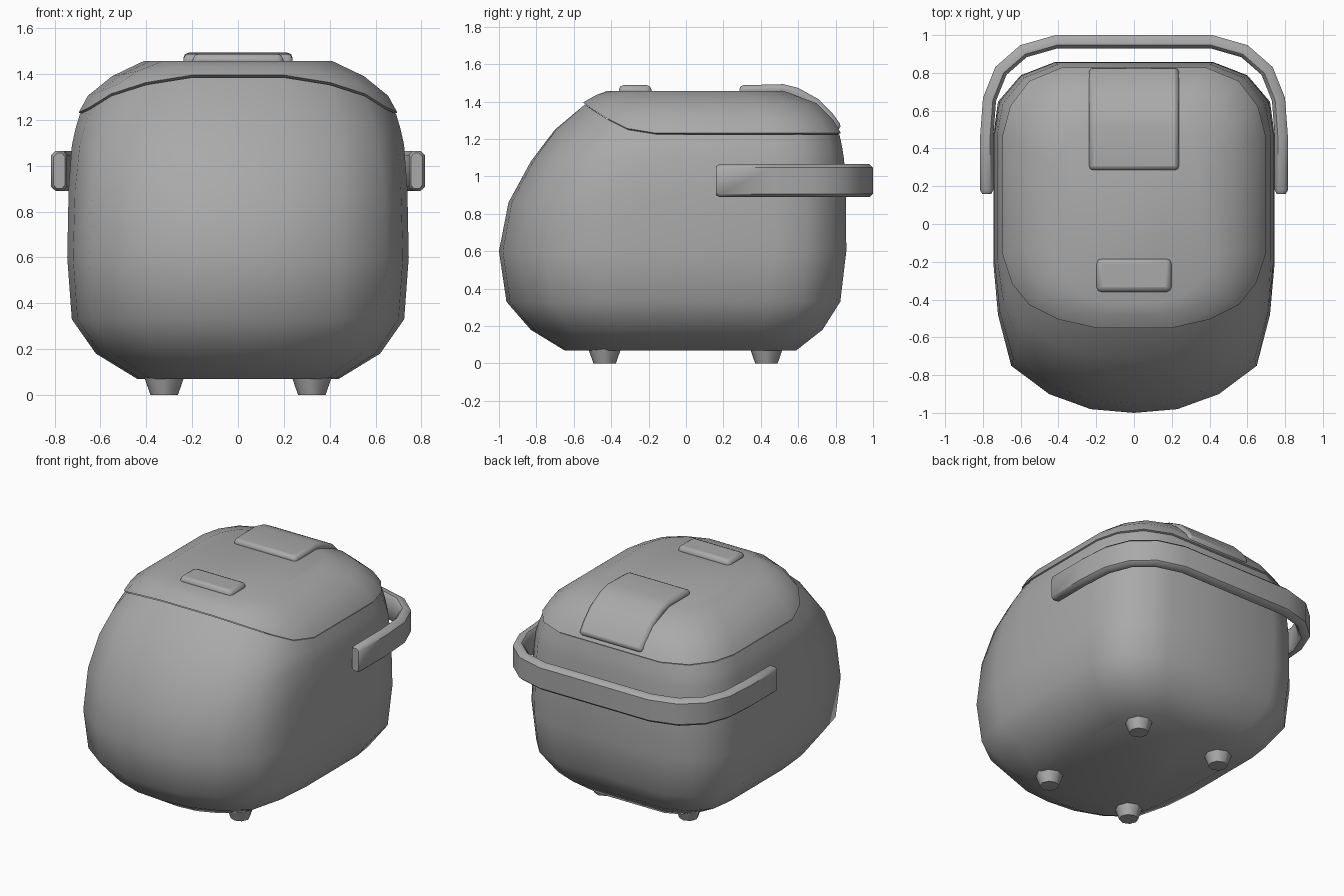
import bpy, bmesh, math
from mathutils import Vector

if "Cube" in bpy.data.objects:
    bpy.data.objects.remove(bpy.data.objects["Cube"])

grey = bpy.data.materials.new("appliance grey")
grey.diffuse_color = (0.4, 0.4, 0.4, 1)
grey.use_nodes = True
grey.node_tree.nodes["Principled BSDF"].inputs["Base Color"].default_value = grey.diffuse_color


def finish(name, bm, bevel=0.0, segments=2, angle=40):
    bmesh.ops.recalc_face_normals(bm, faces=bm.faces)
    me = bpy.data.meshes.new(name)
    bm.to_mesh(me)
    bm.free()
    ob = bpy.data.objects.new(name, me)
    bpy.context.collection.objects.link(ob)
    me.materials.append(grey)
    if bevel:
        mod = ob.modifiers.new("soft edges", 'BEVEL')
        mod.width, mod.segments = bevel, segments
        mod.limit_method, mod.angle_limit = 'ANGLE', math.radians(40)
    bpy.ops.object.select_all(action='DESELECT')
    ob.select_set(True)
    bpy.context.view_layer.objects.active = ob
    bpy.ops.object.shade_smooth_by_angle(angle=math.radians(angle))
    return ob


def loft(name, rings, angle=40):
    bm = bmesh.new()
    loops = [[bm.verts.new(p) for p in r] for r in rings]
    for a, b in zip(loops, loops[1:]):
        for i in range(len(a)):
            j = (i + 1) % len(a)
            bm.faces.new((a[i], a[j], b[j], b[i]))
    bm.faces.new(loops[0])
    bm.faces.new(loops[-1])
    return finish(name, bm, angle=angle)


# half outlines, front centre to back centre: widest body ring and lid rim
WIDE = [(0, -1), (.23, -.98), (.45, -.9), (.65, -.75), (.72, -.48), (.745, -.2),
        (.745, .47), (.72, .65), (.6, .79), (.42, .86), (0, .86)]
RIM = [(0, -.54), (.2, -.54), (.4, -.495), (.55, -.42), (.64, -.31), (.69, -.16),
       (.69, .47), (.65, .62), (.55, .75), (.38, .82), (0, .82)]
RISE = [1, 1, .8, .5, .15, 0, 0, 0, 0, 0, 0]    # how far each point follows the raised front


def ring(half, z_front, z_back):
    pts = [(x, y, z_back + (z_front - z_back) * w) for (x, y), w in zip(half, RISE)]
    return pts + [(-x, y, z) for x, y, z in pts[-2:0:-1]]


def fit(half, width, front, back):
    w0 = max(x for x, _ in half)
    f0, b0 = half[0][1], half[-1][1]
    return [(x * width / w0, front + (y - f0) * (back - front) / (b0 - f0)) for x, y in half]


def blend(t):
    return [(a + (c - a) * t, b + (d - b) * t) for (a, b), (c, d) in zip(WIDE, RIM)]


# body: rounded base, then closing in towards the slanted rim
body = [ring(fit(WIDE, w, f, b), z, z) for z, w, f, b in (
    (.07, .44, -.65, .59), (.18, .62, -.83, .73), (.33, .725, -.96, .825), (.6, .745, -1, .857))]
body += [ring(blend(t), zf, zb) for t, zf, zb in (
    (.11, .86, .9), (.37, 1.08, 1.09), (.65, 1.25, 1.16), (1, 1.385, 1.225))]
loft("body", body)

# lid: domed cap with a slightly overhanging edge
lid = [ring(fit(RIM, w, f, b), zf, zb) for w, f, b, zf, zb in (
    (.67, -.52, .80, 1.385, 1.22), (.695, -.55, .828, 1.395, 1.232),
    (.655, -.525, .785, 1.41, 1.305), (.55, -.48, .7, 1.435, 1.39),
    (.41, -.42, .52, 1.457, 1.457))]
loft("lid", lid)

# hinge cover: curved slab running down the back of the lid
bm = bmesh.new()
profile = [(.285, 1.40), (.285, 1.487), (.52, 1.493), (.6, 1.473), (.71, 1.412),
           (.785, 1.335), (.835, 1.265), (.79, 1.235), (.65, 1.3)]
face = bm.faces.new([bm.verts.new((-.238, y, z)) for y, z in profile])
ext = bmesh.ops.extrude_face_region(bm, geom=[face])["geom"]
bmesh.ops.translate(bm, verts=[v for v in ext if isinstance(v, bmesh.types.BMVert)], vec=(.476, 0, 0))
finish("hinge_cover", bm, .022)

# release button
bm = bmesh.new()
bmesh.ops.create_cube(bm, size=1)
bmesh.ops.scale(bm, verts=bm.verts, vec=(.395, .175, .08))
bmesh.ops.translate(bm, verts=bm.verts, vec=(0, -.272, 1.448))
finish("release_button", bm, .025)

# carrying handle: flat bar bent around the back
half = [(.78, .18), (.78, .46), (.765, .66), (.705, .81), (.585, .915), (.41, .965)]
path = [Vector(p) for p in half] + [Vector((-x, y)) for x, y in reversed(half)]
section = [(-.035, -.07), (-.018, -.088), (.015, -.088), (.035, -.07),
           (.035, .07), (.015, .088), (-.018, .088), (-.035, .07)]
rings = []
for i, p in enumerate(path):
    a = (p - path[i - 1]).normalized() if i else None
    b = (path[i + 1] - p).normalized() if i < len(path) - 1 else None
    a, b = a or b, b or a
    d = (a + b).normalized()
    n = Vector((d.y, -d.x)) / d.dot(a)
    rings.append([(p.x + n.x * o, p.y + n.y * o, .977 + h) for o, h in section])
# rounded bar ends
for at, src, dy in ((0, rings[0], -.02), (len(rings) + 1, rings[-1], -.02)):
    cx = sum(q[0] for q in src) / len(src)
    rings.insert(at, [(cx + (x - cx) * .7, y + dy, .977 + (z - .977) * .88) for x, y, z in src])
loft("handle", rings, 45)

# four tapered feet
for side, sx in (("left", -1), ("right", 1)):
    for end, y in (("front", -.435), ("back", .43)):
        bm = bmesh.new()
        bmesh.ops.create_cone(bm, cap_ends=True, segments=8, radius1=.06, radius2=.095, depth=.1)
        bmesh.ops.translate(bm, verts=bm.verts, vec=(sx * .322, y, .05))
        finish(f"{end}_{side}_foot", bm, angle=50)
